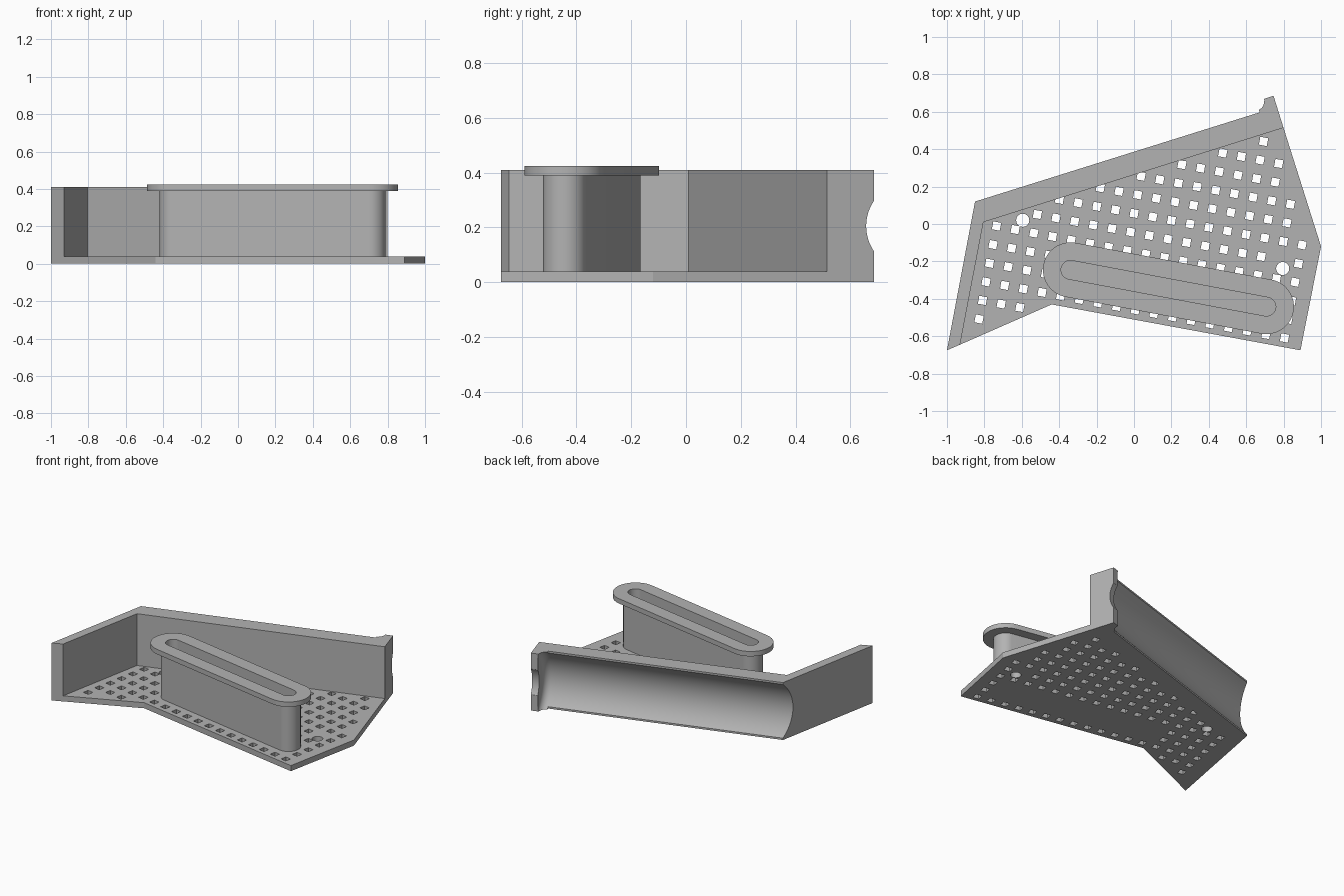
import bpy, bmesh, math
from mathutils import Vector

if "Cube" in bpy.data.objects:
    bpy.data.objects.remove(bpy.data.objects["Cube"])

grey = bpy.data.materials.new("plain grey")
grey.diffuse_color = (0.45, 0.45, 0.45, 1)
grey.use_nodes = True
grey.node_tree.nodes["Principled BSDF"].inputs["Base Color"].default_value = grey.diffuse_color


def finish(name, bm):
    bmesh.ops.recalc_face_normals(bm, faces=bm.faces[:])
    me = bpy.data.meshes.new(name)
    bm.to_mesh(me)
    bm.free()
    me.materials.append(grey)
    ob = bpy.data.objects.new(name, me)
    bpy.context.collection.objects.link(ob)
    return ob


def add_prism(bm, pts, z0, z1):
    lo = [bm.verts.new((x, y, z0)) for x, y in pts]
    hi = [bm.verts.new((x, y, z1)) for x, y in pts]
    bm.faces.new(lo[::-1])
    bm.faces.new(hi)
    n = len(pts)
    for i in range(n):
        j = (i + 1) % n
        bm.faces.new((lo[i], lo[j], hi[j], hi[i]))


def prism(name, pts, z0, z1):
    bm = bmesh.new()
    add_prism(bm, pts, z0, z1)
    return finish(name, bm)


def boolean(ob, other, op):
    m = ob.modifiers.new(op.lower(), 'BOOLEAN')
    m.operation, m.object, m.solver = op, other, 'EXACT'
    bpy.ops.object.select_all(action='DESELECT')
    bpy.context.view_layer.objects.active = ob
    ob.select_set(True)
    bpy.ops.object.modifier_apply(modifier=m.name)
    bpy.data.objects.remove(other)


def smooth(ob):
    bpy.ops.object.select_all(action='DESELECT')
    bpy.context.view_layer.objects.active = ob
    ob.select_set(True)
    bpy.ops.object.shade_smooth_by_angle(angle=math.radians(30))


# Frame of the back wall: u runs along it, n points out of its back
A = Vector((-0.85, 0.12))
U = Vector((0.954, 0.299)).normalized()
N = Vector((-U.y, U.x))


def wall_pt(u, n):
    return tuple(A + U * u + N * n)


# Perforated floor plate
inner = Vector((-0.805, 0.01))
inner_end = Vector(wall_pt(1.692, -0.117))
outline = [(-1, -0.675), (-0.44, -0.43), (0.89, -0.675), (1.0, -0.12),
           tuple(inner_end), tuple(inner), (-0.93, -0.645)]
base = prism("floor_plate", outline, 0, 0.04)

# Hub axis and square hole grid, which share one direction
H0, H1 = Vector((-0.34, -0.245)), Vector((0.708, -0.442))
gu = (H1 - H0).normalized()
gv = Vector((-gu.y, gu.x))
margins = [0.03, 0.03, 0.05, 0.05, 0.0, 0.0, 0.03]
rounds = [Vector((-0.595, 0.02)), Vector((0.795, -0.238))]


def hole_fits(p):
    # left of the concave corner the front edge is the sloping one
    for i, m in enumerate(margins):
        a, b = Vector(outline[i]), Vector(outline[(i + 1) % 7])
        if (i == 0 and p.x > -0.44) or (i == 1 and p.x < -0.44) or i == 6:
            continue
        d = (b - a).normalized()
        if d.x * (p.y - a.y) - d.y * (p.x - a.x) < m:
            return False
    t = max(0, min((H1 - H0).length, (p - H0).dot(gu)))
    return (p - H0 - gu * t).length > 0.105 and all((p - c).length > 0.05 for c in rounds)


bm = bmesh.new()
s = 0.0215
for i in range(-1, 19):
    for j in range(-7, 10):
        p = Vector((-0.735, -0.011)) + gu * (0.1015 * i) + gv * (0.1012 * j)
        if hole_fits(p):
            add_prism(bm, [tuple(p + gu * (a * s) + gv * (b * s))
                           for a, b in ((-1, -1), (1, -1), (1, 1), (-1, 1))], -0.05, 0.1)
for c in rounds:
    add_prism(bm, [(c.x + 0.035 * math.cos(k * math.pi / 16), c.y + 0.035 * math.sin(k * math.pi / 16))
                   for k in range(32)], -0.05, 0.1)
boolean(base, finish("hole_cutter", bm), 'DIFFERENCE')

# Angled wall with an end lip
wall = prism("angled_wall", [(-1, -0.675), (-0.93, -0.645), tuple(inner), tuple(inner_end),
                             wall_pt(1.692, 0.062), wall_pt(1.595, 0.062),
                             wall_pt(1.595, 0), tuple(A)], 0, 0.41)

# Round trough in the back of the wall, filleted into the lip's smaller notch
R, F, END, AXIS, MID = 0.27, 0.05, 1.645, 0.19, 0.205
profile = [(-0.3, R)]
profile += [(END - F + F * math.sin(k * math.pi / 16), R - F + F * math.cos(k * math.pi / 16))
            for k in range(9)]
profile += [(END, 0.157), (1.8, 0.157)]
bm = bmesh.new()
SEG = 96
rings = []
for u, r in profile:
    ring = []
    for k in range(SEG):
        a = 2 * math.pi * k / SEG
        x, y = wall_pt(u, AXIS + r * math.cos(a))
        ring.append(bm.verts.new((x, y, MID + r * math.sin(a))))
    rings.append(ring)
for r0, r1 in zip(rings, rings[1:]):
    for k in range(SEG):
        m = (k + 1) % SEG
        bm.faces.new((r0[k], r0[m], r1[m], r1[k]))
bm.faces.new(rings[0])
bm.faces.new(rings[-1])
boolean(wall, finish("trough_cutter", bm), 'DIFFERENCE')
smooth(wall)


# Slotted hub: narrow body under a wider rim
def stadium(r, n=24):
    pts = []
    for c, sgn in ((H1, 1), (H0, -1)):
        for k in range(n + 1):
            a = -math.pi / 2 + math.pi * k / n
            pts.append(tuple(c + (gu * math.cos(a) + gv * math.sin(a)) * (r * sgn)))
    return pts


for name, r, z0, z1 in (("hub_body", 0.08, 0.04, 0.39), ("hub_rim", 0.147, 0.39, 0.425)):
    part = prism(name, stadium(r), z0, z1)
    boolean(part, prism("slot_cutter", stadium(0.05), 0, 0.6), 'DIFFERENCE')
    smooth(part)
